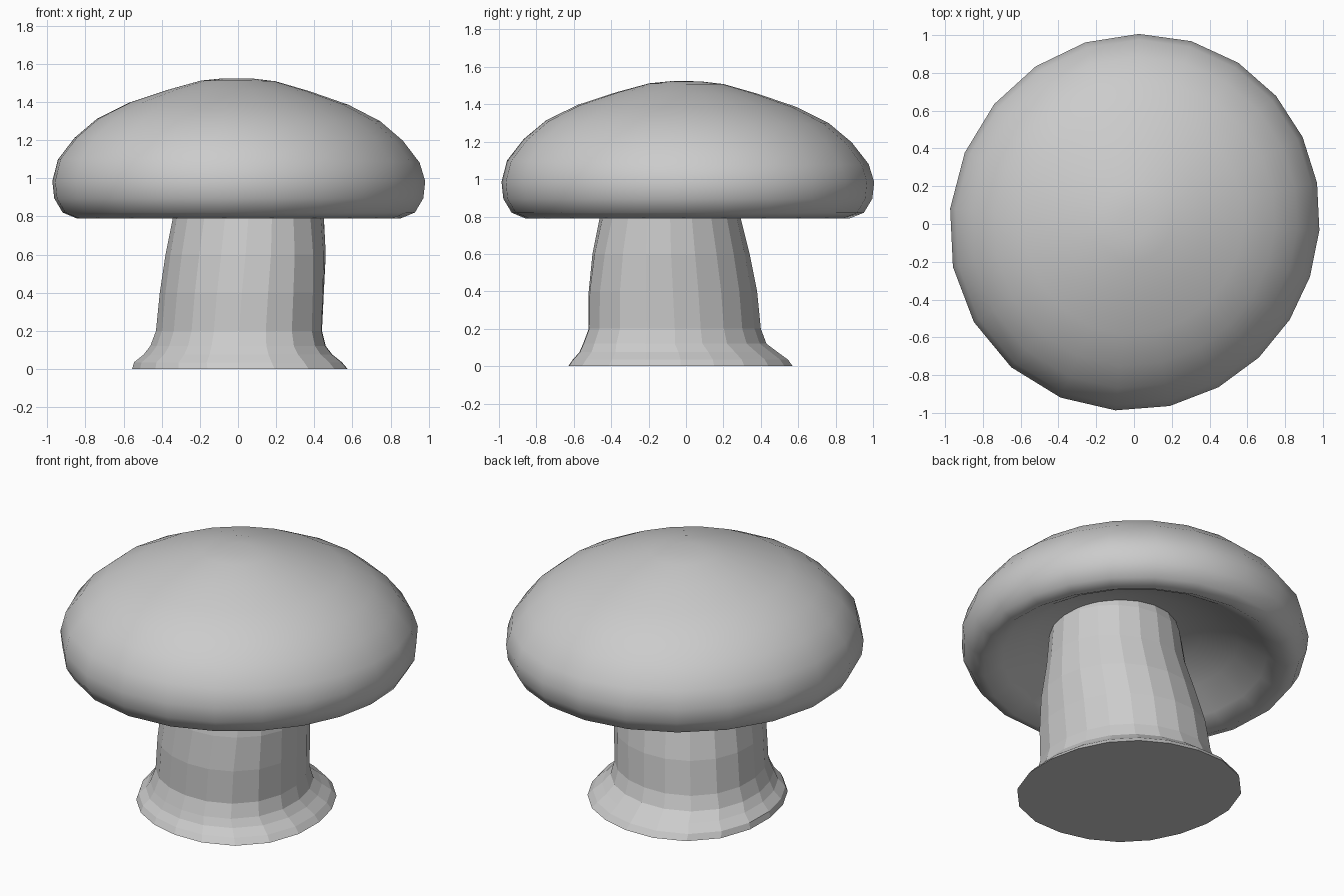
import bpy, bmesh
from math import sin, cos, pi, radians

if "Cube" in bpy.data.objects:
    bpy.data.objects.remove(bpy.data.objects["Cube"])


def loft(name, rings):
    """Skin a list of equal-length rings, capping both ends."""
    bm = bmesh.new()
    loops = [[bm.verts.new(p) for p in ring] for ring in rings]
    n = len(loops[0])
    for a, b in zip(loops, loops[1:]):
        for i in range(n):
            j = (i + 1) % n
            bm.faces.new((a[i], a[j], b[j], b[i]))
    bm.faces.new(loops[0][::-1])
    bm.faces.new(loops[-1])
    bmesh.ops.recalc_face_normals(bm, faces=bm.faces)
    mesh = bpy.data.meshes.new(name)
    bm.to_mesh(mesh)
    bm.free()
    obj = bpy.data.objects.new(name, mesh)
    bpy.context.collection.objects.link(obj)
    return obj


# Stem: flared foot, leaning slightly
# z, centre x, centre y, radius x, radius y, diagonal stretch
stem_sections = [
    (0.00, 0.01, -0.03, 0.565, 0.60, 0.06),
    (0.035, 0.00, -0.03, 0.545, 0.575, 0.06),
    (0.075, 0.00, -0.04, 0.495, 0.53, 0.06),
    (0.12, 0.00, -0.06, 0.46, 0.49, 0.06),
    (0.20, 0.005, -0.06, 0.435, 0.46, 0.06),
    (0.40, 0.02, -0.07, 0.43, 0.45, 0.05),
    (0.60, 0.04, -0.08, 0.42, 0.42, 0.03),
    (0.80, 0.055, -0.085, 0.395, 0.375, 0.01),
    (1.00, 0.06, -0.09, 0.375, 0.36, 0.0),
    (1.10, 0.06, -0.09, 0.34, 0.33, 0.0),
]
STEM_SIDES = 20


def stem_ring(z, cx, cy, rx, ry, k):
    ring = []
    for i in range(STEM_SIDES):
        a = 2 * pi * i / STEM_SIDES
        s = sin(2 * a)
        f = 1 - k * s + 0.5 * k * s * s
        ring.append((cx + rx * f * cos(a), cy + ry * f * sin(a), z))
    return ring


loft("stem", [stem_ring(*section) for section in stem_sections])

# Cap: hollow underside, rounded rim, domed top; relative radius, height
cap_profile = [
    (0.20, 1.07), (0.40, 1.03), (0.60, 0.95), (0.76, 0.85), (0.87, 0.79),
    (0.945, 0.82), (0.99, 0.895), (1.00, 0.985), (0.97, 1.09), (0.88, 1.205),
    (0.76, 1.305), (0.59, 1.39), (0.38, 1.46), (0.20, 1.51), (0.08, 1.523),
]
CAP_SIDES = 22


def cap_ring(rel, z):
    ring = []
    for i in range(CAP_SIDES):
        t = radians(13) + 2 * pi * i / CAP_SIDES
        a = t - 0.11 * sin(t - radians(10))
        r = rel * (0.989 + 0.017 * sin(2 * a) - 0.008 * cos(2 * a)
                   + 0.009 * cos(a - radians(75)))
        x, y = r * cos(a), r * sin(a)
        tilt = 0.009 * (x + y) if z > 1.0 else 0.0
        ring.append((x, y, z - tilt))
    return ring


cap = loft("cap", [cap_ring(r, z) for r, z in cap_profile])
cap.data.polygons.foreach_set("use_smooth", [True] * len(cap.data.polygons))
